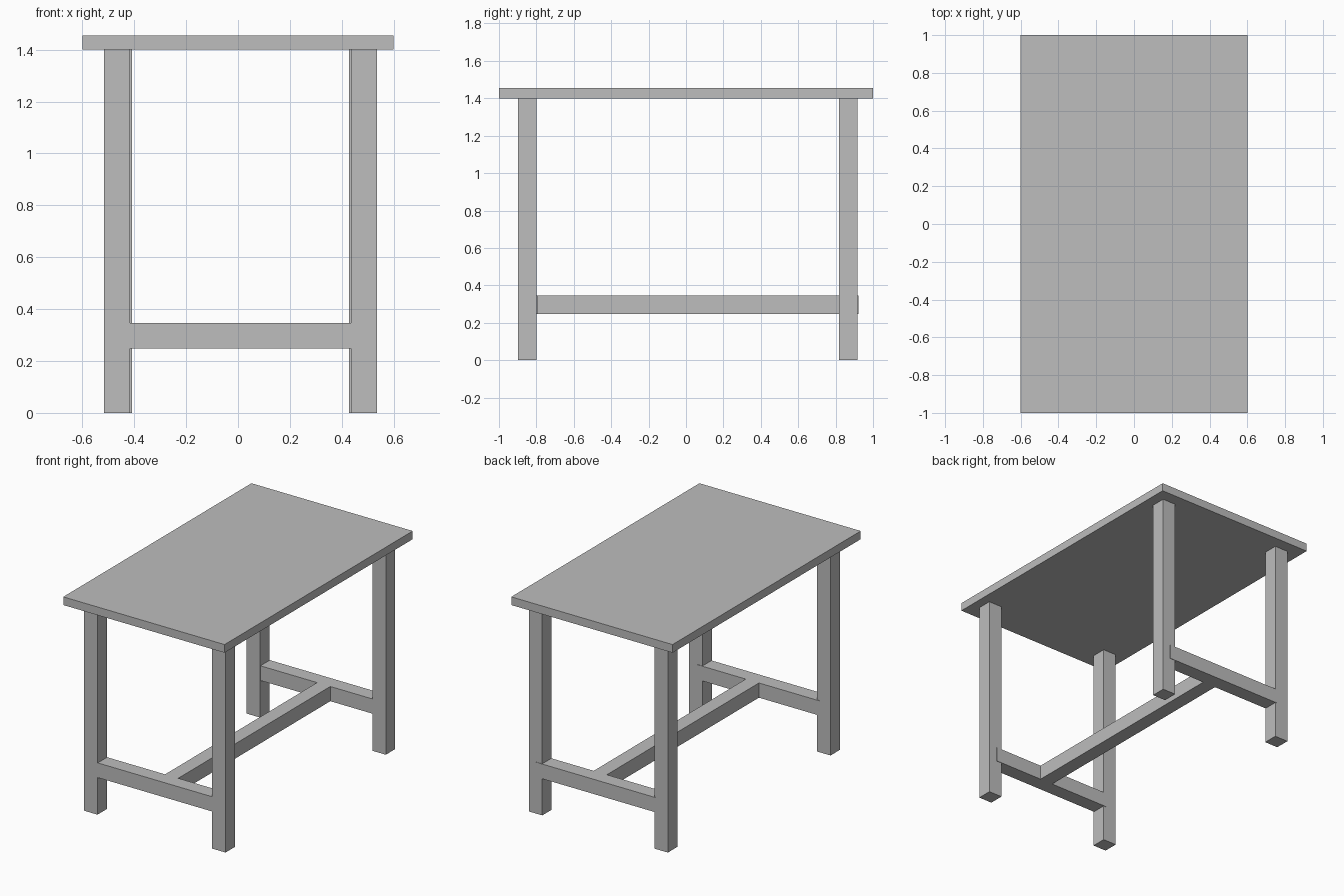
import bpy

# Remove the default cube
old = bpy.data.objects.get("Cube")
if old:
    bpy.data.objects.remove(old, do_unlink=True)

# Single flat grey
grey = bpy.data.materials.new("plain_grey")
grey.use_nodes = True
colour = (0.51, 0.51, 0.51, 1)
grey.diffuse_color = colour
grey.node_tree.nodes["Principled BSDF"].inputs["Base Color"].default_value = colour


def box(name, x, y, z):
    """Add a box from (low, high) pairs on each axis."""
    spans = (x, y, z)
    bpy.ops.mesh.primitive_cube_add(size=1, location=[(a + b) / 2 for a, b in spans])
    part = bpy.context.object
    part.name = name
    part.scale = [b - a for a, b in spans]
    bpy.ops.object.transform_apply(location=False, rotation=False, scale=True)
    part.data.materials.append(grey)
    return part


BEAM = 0.1
TOP_UNDERSIDE = 1.4
RAIL_Z = (0.248, 0.347)

# Table top
box("table_top", (-0.6, 0.6), (-1, 1), (TOP_UNDERSIDE, 1.455))

# Legs, placed by their low x and y edges
legs = {
    "front_right_leg": (-0.517, -0.898),
    "front_left_leg": (0.436, -0.898),
    "back_right_leg": (-0.508, 0.818),
    "back_left_leg": (0.427, 0.818),
}
for name, (x, y) in legs.items():
    box(name, (x, x + BEAM), (y, y + BEAM), (0, TOP_UNDERSIDE))

# Cross rails between each pair of legs, set slightly proud towards the back
for name, x, y in (("front_rail", (-0.435, 0.477), -0.895),
                   ("back_rail", (-0.42, 0.47), 0.821)):
    box(name, x, (y, y + BEAM), RAIL_Z)

# Long stretcher joining the rails
box("long_stretcher", (0.014, 0.112), (-0.895 + BEAM, 0.821), RAIL_Z)
